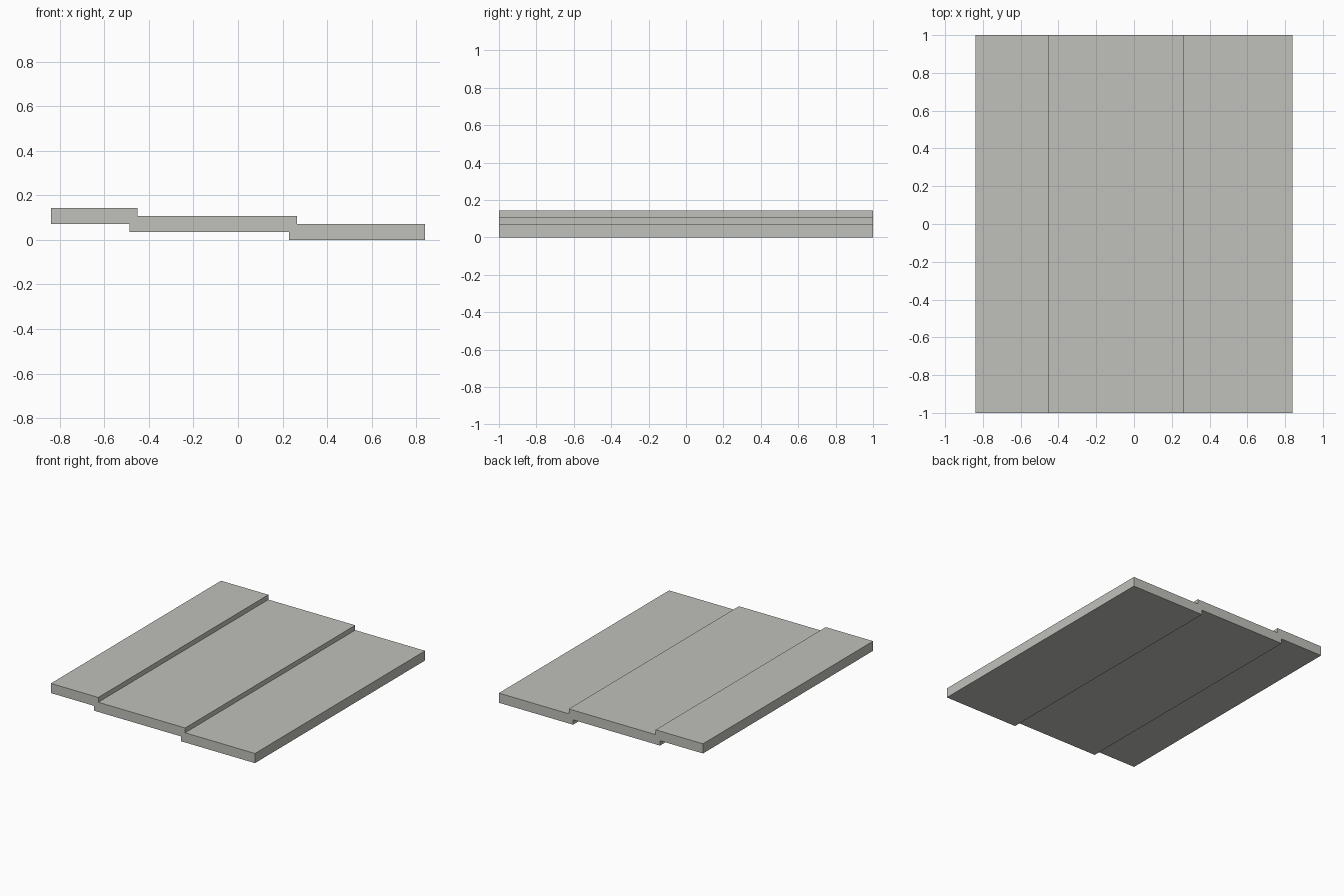
import bpy
import bmesh

if "Cube" in bpy.data.objects:
    bpy.data.objects.remove(bpy.data.objects["Cube"])

# Plain warm grey
grey = bpy.data.materials.new("warm grey")
grey.diffuse_color = (0.53, 0.53, 0.50, 1.0)
grey.use_nodes = True
grey.node_tree.nodes["Principled BSDF"].inputs["Base Color"].default_value = grey.diffuse_color

# Stepped cross-section: three slabs, each one half a thickness lower
T = 0.072          # slab thickness
S = T / 2          # step height
L = 0.036          # overlap between slabs
HALF = 0.84        # half width
EDGES = [-0.45, 0.265]   # top step edges

top = [(-HALF, 2 * S + T)]
bottom = [(-HALF, 2 * S)]
for i, x in enumerate(EDGES):
    z = (2 - i) * S
    top += [(x, z + T), (x, z - S + T)]
    bottom += [(x - L, z), (x - L, z - S)]
top.append((HALF, T))
bottom.append((HALF, 0))
profile = bottom + top[::-1]

# Extrude the profile from front to back
bm = bmesh.new()
face = bm.faces.new([bm.verts.new((x, -1, z)) for x, z in profile])
out = bmesh.ops.extrude_face_region(bm, geom=[face])
verts = [g for g in out["geom"] if isinstance(g, bmesh.types.BMVert)]
bmesh.ops.translate(bm, verts=verts, vec=(0, 2, 0))
bmesh.ops.recalc_face_normals(bm, faces=bm.faces)

mesh = bpy.data.meshes.new("stepped_panel")
bm.to_mesh(mesh)
bm.free()
mesh.materials.append(grey)
panel = bpy.data.objects.new("stepped_panel", mesh)
bpy.context.collection.objects.link(panel)
